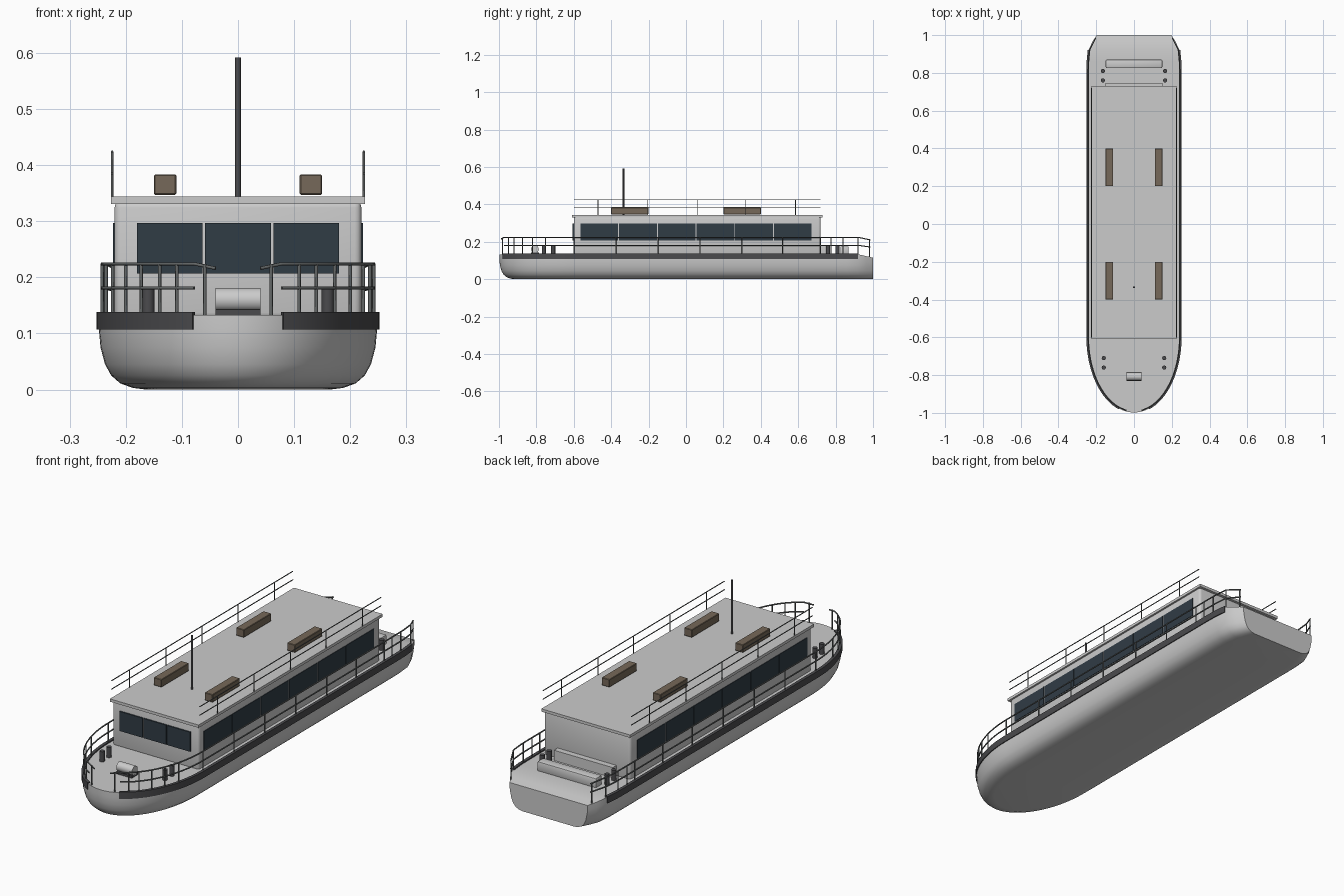
import bpy, bmesh, math
from mathutils import Vector

if "Cube" in bpy.data.objects:
    bpy.data.objects.remove(bpy.data.objects["Cube"])


def mat(name, r, g, b):
    m = bpy.data.materials.new(name)
    m.diffuse_color = (r, g, b, 1)
    m.use_nodes = True
    m.node_tree.nodes["Principled BSDF"].inputs["Base Color"].default_value = m.diffuse_color
    return m


DARK = mat("dark_rubber", 0.07, 0.07, 0.075)
GLASS = mat("dark_glass", 0.03, 0.045, 0.06)
STEEL = mat("rail_steel", 0.13, 0.14, 0.14)
WOOD = mat("brown_wood", 0.18, 0.14, 0.10)


def finish(name, bm, material=None, smooth=False):
    bmesh.ops.recalc_face_normals(bm, faces=bm.faces)
    me = bpy.data.meshes.new(name)
    bm.to_mesh(me)
    bm.free()
    ob = bpy.data.objects.new(name, me)
    bpy.context.collection.objects.link(ob)
    if material:
        me.materials.append(material)
    if smooth:
        bpy.ops.object.select_all(action='DESELECT')
        ob.select_set(True)
        bpy.context.view_layer.objects.active = ob
        bpy.ops.object.shade_smooth_by_angle(angle=math.radians(35))
    return ob


def box(name, x, y, z, material=None, bevel=0, segments=2):
    bm = bmesh.new()
    bmesh.ops.create_cube(bm, size=1)
    for v in bm.verts:
        for i, (a, b) in enumerate((x, y, z)):
            v.co[i] = (a + b) / 2 + v.co[i] * (b - a)
    if bevel:
        bmesh.ops.bevel(bm, geom=bm.edges[:], offset=bevel, segments=segments,
                        profile=0.5, affect='EDGES')
    return finish(name, bm, material, bool(bevel))


def cylinder(name, a, b, r, material=None, sides=16):
    a, b = Vector(a), Vector(b)
    bm = bmesh.new()
    bmesh.ops.create_cone(bm, cap_ends=True, segments=sides, radius1=r, radius2=r,
                          depth=(b - a).length)
    rot = (b - a).to_track_quat('Z', 'Y').to_matrix().to_4x4()
    bmesh.ops.transform(bm, matrix=rot, verts=bm.verts)
    bmesh.ops.translate(bm, vec=(a + b) / 2, verts=bm.verts)
    return finish(name, bm, material, True)


def tubes(name, paths, r):
    cu = bpy.data.curves.new(name, 'CURVE')
    cu.dimensions = '3D'
    cu.bevel_depth = r
    cu.bevel_resolution = 1
    cu.use_fill_caps = True
    for path in paths:
        sp = cu.splines.new('POLY')
        sp.points.add(len(path) - 1)
        for p, co in zip(sp.points, path):
            p.co = (*co, 1)
    cu.materials.append(STEEL)
    ob = bpy.data.objects.new(name, cu)
    bpy.context.collection.objects.link(ob)


# Half plan outline of the boat, bow centre to stern corner
W = 0.25
outline = [(W * math.sin(t), -0.6 - 0.4 * math.cos(t))
           for t in (math.pi / 2 * i / 24 for i in range(25))]
outline += [(W, y) for y in (-0.3, 0, 0.3, 0.6, 0.8)]
outline += [(0.249, 0.86), (0.243, 0.92), (0.222, 0.965), (0.2, 1.0)]


def inset(p, d):
    x, y = p
    return x * (1 - d / W), (y if y > -0.6 else -0.6 + (y + 0.6) * (1 - d / 0.4))


def stern_drop(y):
    return max(0, (y - 0.92) / 0.08) * 0.018


def half_width(y, d):
    pts = [inset(p, d) for p in outline]
    for (x0, y0), (x1, y1) in zip(pts, pts[1:]):
        if y0 <= y <= y1:
            return x0 + (x1 - x0) * (y - y0) / (y1 - y0)
    return pts[-1][0]


# Hull: the plan outline lofted through inset levels
bm = bmesh.new()
rings = []
for z, d in ((0, 0.085), (0.003, 0.062), (0.011, 0.04), (0.025, 0.024), (0.045, 0.013),
             (0.075, 0.005), (0.108, 0.002), (0.133, 0.002)):
    right = [inset(p, d) for p in outline]
    loop = right + [(-x, y) for x, y in reversed(right[1:])]
    rings.append([bm.verts.new((x, y, z - (stern_drop(y) if z > 0.1 else 0)))
                  for x, y in loop])
for lo, hi in zip(rings, rings[1:]):
    n = len(lo)
    for i in range(n):
        bm.faces.new((lo[i], lo[(i + 1) % n], hi[(i + 1) % n], hi[i]))
for ring in (rings[0], rings[-1]):
    n = len(ring)
    bm.faces.new((ring[0], ring[1], ring[-1]))
    for i in range(1, n // 2):
        bm.faces.new((ring[i], ring[i + 1], ring[n - i - 1], ring[n - i]))
finish("hull", bm, None, True)

# Dark rubbing band round the deck edge, open at bow and stern
for s, side in ((1, "right"), (-1, "left")):
    bm = bmesh.new()
    prev = None
    for p in [q for q in outline if q[0] > 0.07 and q[1] < 0.93]:
        (xo, yo), (xi, yi) = inset(p, -0.002), inset(p, 0.012)
        cur = [bm.verts.new(c) for c in ((s * xo, yo, 0.107), (s * xo, yo, 0.138),
                                         (s * xi, yi, 0.138), (s * xi, yi, 0.107))]
        if prev:
            for i in range(4):
                j = (i + 1) % 4
                bm.faces.new((prev[i], prev[j], cur[j], cur[i]))
        else:
            bm.faces.new(cur)
        prev = cur
    bm.faces.new(prev)
    finish(side + "_rubbing_band", bm, DARK, True)

# Cabin and roof
box("cabin", (-0.22, 0.22), (-0.6, 0.72), (0.125, 0.336), None, 0.012, 3)
box("roof", (-0.226, 0.226), (-0.61, 0.73), (0.331, 0.344))

# Windows
for i in range(3):
    x = -0.18 + i * 0.1215
    box("front_window", (x, x + 0.117), (-0.606, -0.59), (0.207, 0.297), GLASS)
for s in (1, -1):
    for i in range(6):
        y = -0.565 + i * 0.207
        box("side_window", tuple(sorted((s * 0.21, s * 0.2225))), (y, y + 0.202),
            (0.207, 0.297), GLASS)

# Roof boxes and mast
for s in (1, -1):
    for y in (-0.4, 0.2):
        box("roof_box", tuple(sorted((s * 0.11, s * 0.15))), (y, y + 0.2),
            (0.347, 0.383), WOOD, 0.002, 1)
cylinder("mast", (0, -0.335, 0.34), (0, -0.335, 0.592), 0.005, DARK, 12)

# Deck and roof railings
post_ys = (-0.98, -0.95, -0.92, -0.875, -0.82, -0.75, -0.6, -0.375, -0.15, 0.075,
           0.3, 0.515, 0.72, 0.775, 0.84, 0.92, 0.98)
D = 0.008
for s, side in ((1, "right"), (-1, "left")):
    run = [inset(p, D) for p in outline]
    run = [p for p in run if p[0] > 0.072 and p[1] < 0.95]
    top = [(0.04, -0.987, 0.216)] + [(x, y, 0.224) for x, y in run]
    top += [(half_width(0.985, D), 0.985, 0.21)]
    mid = [(x, y, 0.181) for x, y in run] + [(half_width(0.985, D), 0.985, 0.172)]
    posts = [[(half_width(y, D), y, 0.13 - stern_drop(y)),
              (half_width(y, D), y, 0.224 - stern_drop(y) * 0.8)] for y in post_ys]
    tubes(side + "_deck_rail",
          [[(s * x, y, z) for x, y, z in p] for p in [top, mid] + posts], 0.0032)
    x = s * 0.2245
    paths = [[(x, -0.6, z), (x, 0.72, z)] for z in (0.385, 0.424)]
    paths += [[(x, y, 0.34), (x, y, 0.424)] for y in (-0.47, -0.205, 0.06, 0.32, 0.585)]
    tubes(side + "_roof_rail", paths, 0.0022)

# Mooring bollards
for s in (1, -1):
    for x, y in ((0.16, -0.71), (0.16, -0.76), (0.165, 0.76), (0.165, 0.81)):
        cylinder("bollard", (s * x, y, 0.13), (s * x, y, 0.18), 0.011, DARK)

# Bow windlass on its plate
cylinder("windlass_drum", (-0.04, -0.808, 0.16), (0.04, -0.808, 0.16), 0.021, None, 24)
box("windlass_plate", (-0.04, 0.04), (-0.83, -0.786), (0.13, 0.143), DARK)

# Stern bench
box("stern_bench", (-0.15, 0.15), (0.825, 0.87), (0.13, 0.176), None, 0.006)
box("bench_back", (-0.15, 0.15), (0.715, 0.747), (0.13, 0.18))
